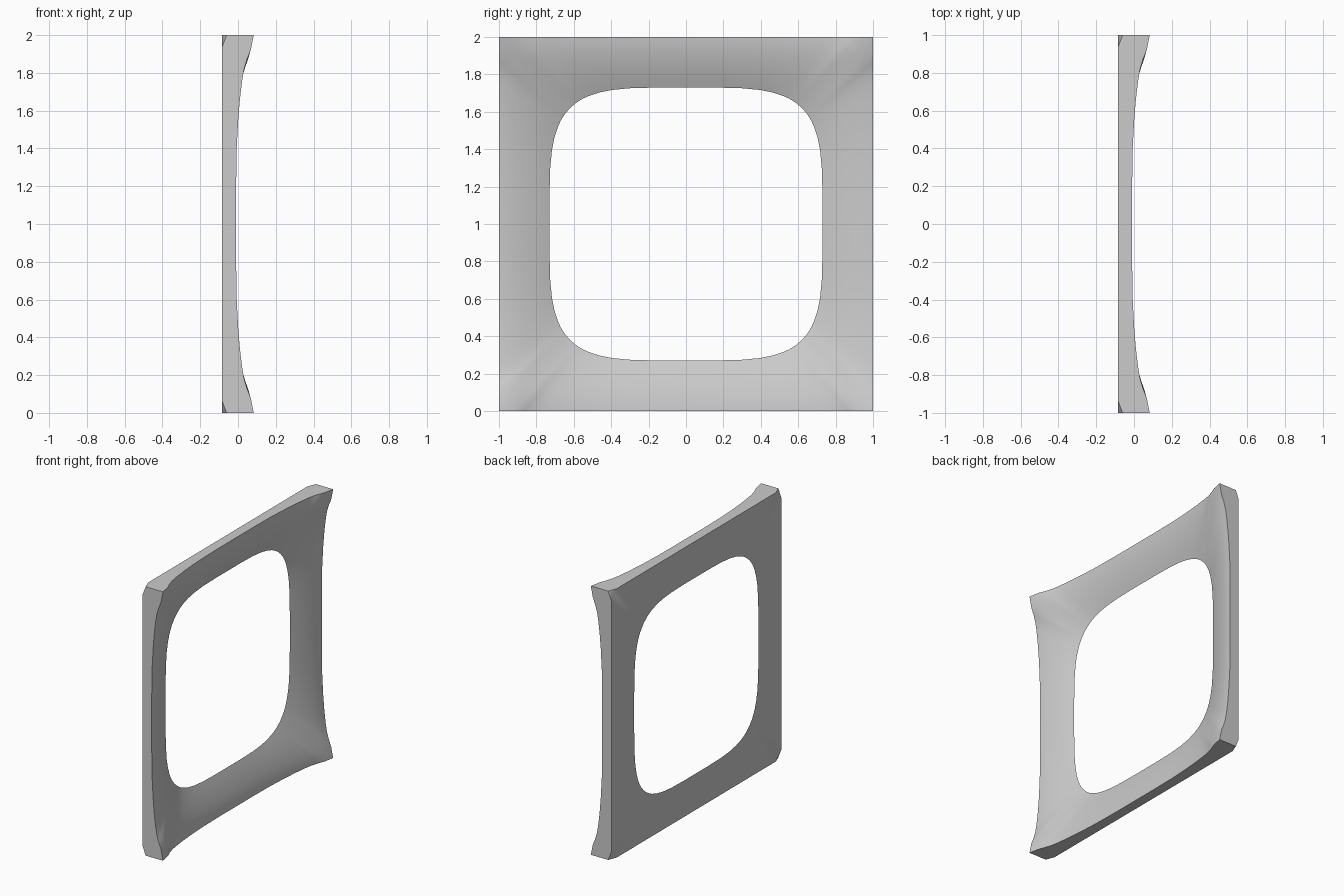
import bpy, bmesh
from mathutils import Vector

if "Cube" in bpy.data.objects:
    bpy.data.objects.remove(bpy.data.objects["Cube"], do_unlink=True)

BACK, HOLE, POWER, RINGS = -0.085, 0.73, 4.24, 8

# Depth of the front rim, from the middle of a side to its corner
RIM = [(0, -0.01), (0.2, -0.01), (0.4, -0.007), (0.55, 0.001), (0.66, 0.01),
       (0.76, 0.022), (0.82, 0.032), (0.87, 0.047), (0.92, 0.067), (1, 0.083)]

grey = bpy.data.materials.new("plain grey")
grey.use_nodes = True
colour = (0.6, 0.6, 0.6, 1)
grey.diffuse_color = colour
grey.node_tree.nodes["Principled BSDF"].inputs["Base Color"].default_value = colour

# Outline of the square: one side, turned four times
side = [(-t, x) for t, x in reversed(RIM[1:])] + RIM[:-1]
outline = []
for turn in range(4):
    for t, x in side:
        y, z = 1, t
        for _ in range(turn):
            y, z = -z, y
        outline.append((y, z, x))

# Frame: dished front from the knife edge of the opening to the rim, flat back
bm = bmesh.new()
columns = []
for y, z, rim in outline:
    k = HOLE / (abs(y) ** POWER + abs(z) ** POWER) ** (1 / POWER)
    corner = min(abs(y), abs(z)) ** 4
    ease = 1.6 - 0.5 * corner
    column = []
    for i in range(RINGS + 1):
        s = i / RINGS
        r = k + (1 - k) * s
        x = BACK + (rim - BACK) * (1 - (1 - s) ** ease)
        column.append(bm.verts.new((x, y * r, z * r + 1)))
    column.append(bm.verts.new((BACK, y, z + 1)))
    columns.append(column)
for n, a in enumerate(columns):
    b = columns[(n + 1) % len(columns)]
    loop = len(a)
    for i in range(loop):
        j = (i + 1) % loop
        bm.faces.new((a[i], a[j], b[j], b[i]))
bmesh.ops.recalc_face_normals(bm, faces=bm.faces)

# Small triangular cuts on the four back corners
for sy in (-1, 1):
    for sz in (-1, 1):
        point = Vector((BACK, sy, 1 + sz * 0.935))
        normal = Vector((-0.065 / 0.025, sy, sz)).normalized()
        cut = bmesh.ops.bisect_plane(
            bm, geom=bm.verts[:] + bm.edges[:] + bm.faces[:],
            plane_co=point, plane_no=normal, clear_outer=True)
        edges = [e for e in cut["geom_cut"] if isinstance(e, bmesh.types.BMEdge)]
        bmesh.ops.holes_fill(bm, edges=edges)
bmesh.ops.recalc_face_normals(bm, faces=bm.faces)

mesh = bpy.data.meshes.new("window_frame_panel")
bm.to_mesh(mesh)
bm.free()
mesh.materials.append(grey)
frame = bpy.data.objects.new("window_frame_panel", mesh)
bpy.context.collection.objects.link(frame)
bpy.context.view_layer.objects.active = frame
frame.select_set(True)
bpy.ops.object.shade_smooth_by_angle(angle=0.5)
